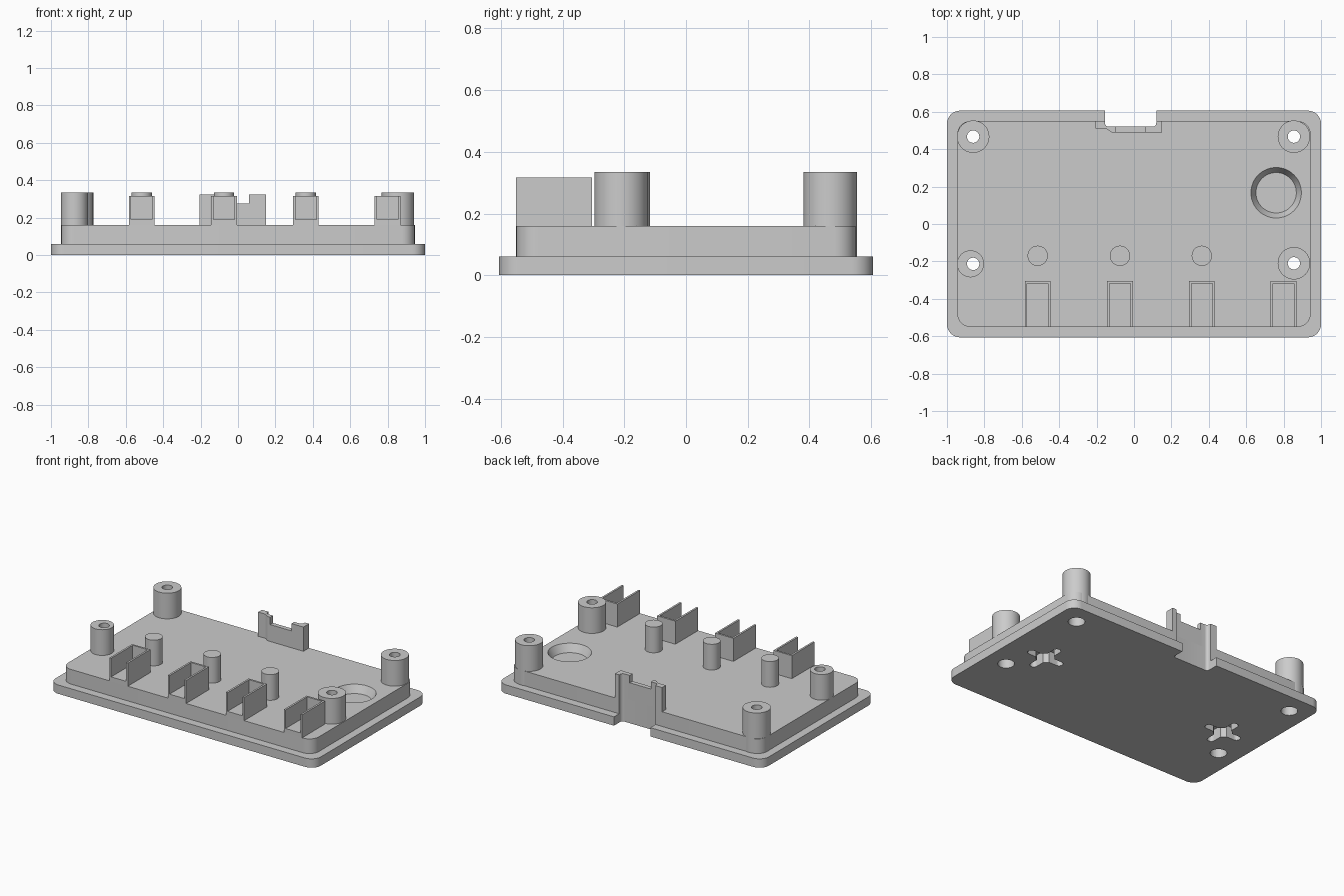
import bpy, bmesh, math

old = bpy.data.objects.get("Cube")
if old:
    bpy.data.objects.remove(old, do_unlink=True)

grey = bpy.data.materials.new("light grey plastic")
grey.use_nodes = True
COLOUR = (0.6, 0.6, 0.6, 1)
grey.diffuse_color = COLOUR
grey.node_tree.nodes["Principled BSDF"].inputs["Base Color"].default_value = COLOUR


def rounded(cx, cy, hx, hy, r, n=8):
    """Outline of a rounded rectangle, counter-clockwise."""
    pts = []
    for q, (sx, sy) in enumerate([(1, 1), (-1, 1), (-1, -1), (1, -1)]):
        for i in range(n + 1):
            a = math.pi / 2 * (q + i / n)
            pts.append((cx + sx * (hx - r) + r * math.cos(a),
                        cy + sy * (hy - r) + r * math.sin(a)))
    return pts


def circle(cx, cy, r, n=48):
    return [(cx + r * math.cos(2 * math.pi * i / n),
             cy + r * math.sin(2 * math.pi * i / n)) for i in range(n)]


def rect(x0, x1, y0, y1):
    return [(x0, y0), (x1, y0), (x1, y1), (x0, y1)]


def loft(name, rings):
    """Closed solid through (outline, z) rings with equal point counts."""
    bm = bmesh.new()
    loops = [[bm.verts.new((x, y, z)) for x, y in pts] for pts, z in rings]
    for a, b in zip(loops, loops[1:]):
        for i in range(len(a)):
            j = (i + 1) % len(a)
            bm.faces.new((a[i], a[j], b[j], b[i]))
    bm.faces.new(loops[0][::-1])
    bm.faces.new(loops[-1])
    bmesh.ops.recalc_face_normals(bm, faces=bm.faces)
    me = bpy.data.meshes.new(name)
    bm.to_mesh(me)
    bm.free()
    me.materials.append(grey)
    ob = bpy.data.objects.new(name, me)
    bpy.context.collection.objects.link(ob)
    return ob


def prism(name, pts, z0, z1):
    return loft(name, [(pts, z0), (pts, z1)])


def activate(ob):
    bpy.ops.object.select_all(action="DESELECT")
    ob.select_set(True)
    bpy.context.view_layer.objects.active = ob


def cut(ob, cutters):
    activate(ob)
    for c in cutters:
        mod = ob.modifiers.new("cut", "BOOLEAN")
        mod.operation, mod.solver, mod.object = "DIFFERENCE", "EXACT", c
        bpy.ops.object.modifier_apply(modifier=mod.name)


parts, helpers = [], []


def cutter(ob):
    ob.hide_render = True
    helpers.append(ob)
    return ob


# Stepped lid: wide flange with a raised panel
flange = rounded(0, 0, 1, 0.606, 0.07)
panel = rounded(0, 0, 0.945, 0.55, 0.07)
lid = loft("lid", [(flange, 0), (flange, 0.06), (panel, 0.06), (panel, 0.16)])
parts.append(lid)

# Screw posts with stepped through holes
holes = []
for name, px, py, r, hx in [("back_right_post", -0.86, 0.467, 0.0865, -0.86),
                            ("back_left_post", 0.855, 0.467, 0.0865, 0.855),
                            ("front_left_post", 0.855, -0.21, 0.0865, 0.855),
                            ("front_right_post", -0.874, -0.213, 0.072, -0.86)]:
    post = prism(name, circle(px, py, r), 0.05, 0.335)
    bore = cutter(prism("screw_bore", circle(hx, py, 0.033, 32), -0.1, 0.5))
    head = cutter(prism("screw_head_bore", circle(hx, py, 0.052, 32), -0.1, 0.2))
    cut(post, [bore, head])
    holes += [bore, head]
    parts.append(post)

# Round tapered pocket in the top
pocket = cutter(loft("pocket_cutter", [(circle(0.76, 0.167, 0.108), 0.108),
                                       (circle(0.76, 0.167, 0.135), 0.16),
                                       (circle(0.76, 0.167, 0.135), 0.3)]))

# Cross-shaped hanging slots in the underside
slots = []
for x in (-0.715, 0.715):
    for pts in (rounded(x, 0, 0.135, 0.025, 0.024),
                rounded(x, 0, 0.025, 0.135, 0.024),
                circle(x, 0, 0.058, 32)):
        slots.append(cutter(prism("slot_cutter", pts, -0.1, 0.08)))

# Cable notch in the back edge
notch = cutter(prism("notch_cutter", rounded(-0.018, 0.72, 0.137, 0.2, 0.02), -0.1, 0.6))
cut(lid, holes + [pocket, notch] + slots)

# Stepped wall around the notch
for name, pts, top in [("notch_wall_right", [(-0.205, 0.51), (-0.15, 0.51), (-0.12, 0.49), (-0.1, 0.49),
                                             (-0.1, 0.55), (-0.205, 0.55)], 0.325),
                       ("notch_wall_middle", rect(-0.1, 0.06, 0.49, 0.55), 0.275),
                       ("notch_wall_left", rect(0.06, 0.15, 0.49, 0.55), 0.325)]:
    wall = prism(name, pts, 0.16, top)
    cut(wall, [notch])
    parts.append(wall)

# Front clips: U-shaped walls with a raised floor, and pegs behind them
W, T, FRONT, BACK = 0.069, 0.013, -0.55, -0.305
for i, x in enumerate((-0.515, -0.075, 0.3625, 0.8)):
    a, b = x - W, x + W
    u_shape = [(a, FRONT), (a + T, FRONT), (a + T, BACK - T), (b - T, BACK - T),
               (b - T, FRONT), (b, FRONT), (b, BACK), (a, BACK)]
    parts.append(prism(f"clip_{i + 1}", u_shape, 0.16, 0.317))
    parts.append(prism(f"clip_floor_{i + 1}", rect(a + T, b - T, FRONT, BACK - T), 0.16, 0.19))
    if i < 3:
        parts.append(prism(f"peg_{i + 1}", circle(x, -0.17, 0.054), 0.15, 0.335))

for h in helpers:
    bpy.data.objects.remove(h, do_unlink=True)
for p in parts:
    activate(p)
    bpy.ops.object.shade_smooth_by_angle(angle=math.radians(30))
